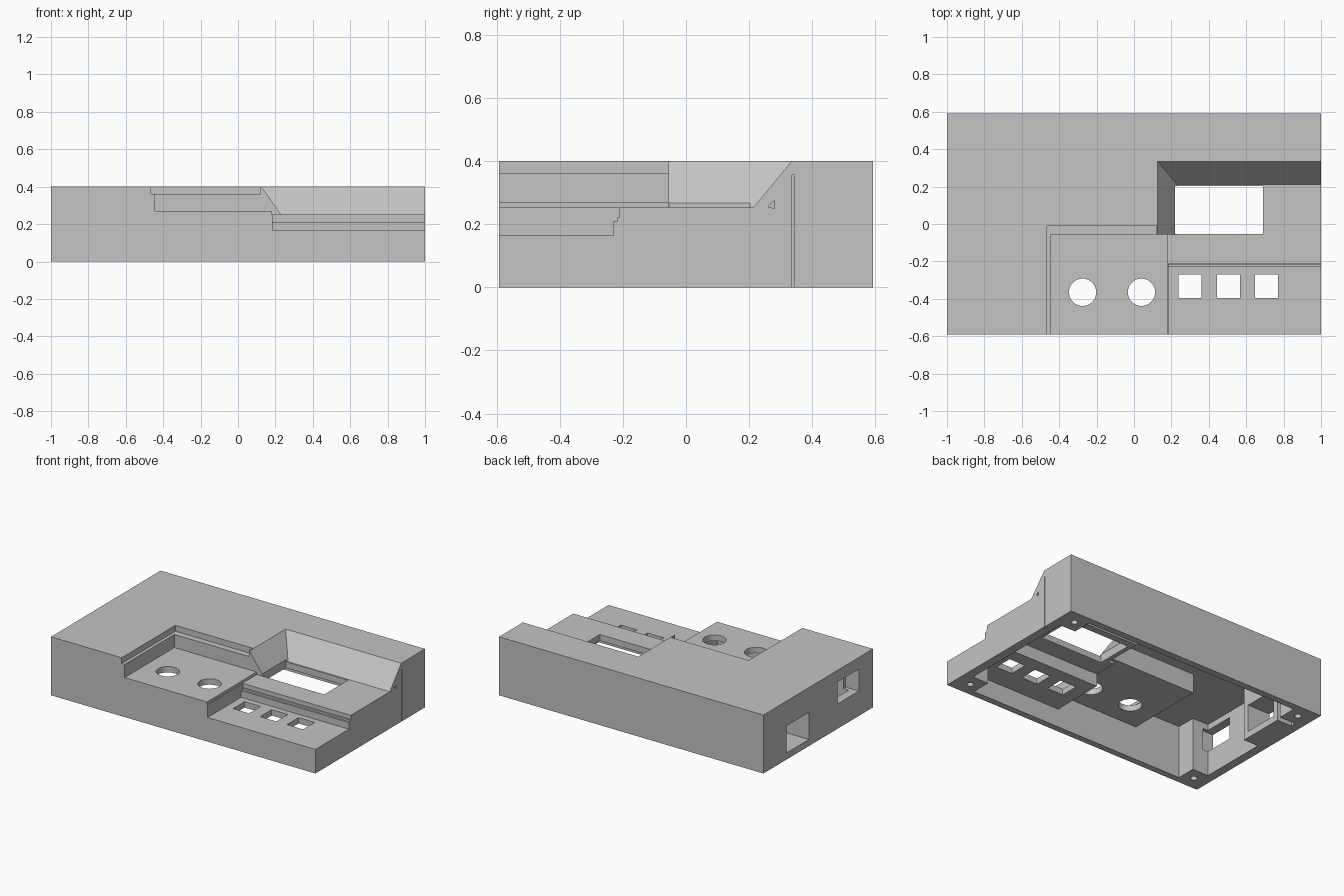
import bpy, bmesh, math

old = bpy.data.objects.get("Cube")
if old:
    bpy.data.objects.remove(old, do_unlink=True)

grey = bpy.data.materials.new("plain_grey")
grey.use_nodes = True
colour = (0.55, 0.55, 0.55, 1)
grey.diffuse_color = colour
grey.node_tree.nodes["Principled BSDF"].inputs["Base Color"].default_value = colour


def make(name, bm):
    bmesh.ops.recalc_face_normals(bm, faces=bm.faces)
    mesh = bpy.data.meshes.new(name)
    bm.to_mesh(mesh)
    bm.free()
    mesh.materials.append(grey)
    ob = bpy.data.objects.new(name, mesh)
    bpy.context.collection.objects.link(ob)
    return ob


def frustum(name, low, high, z0, z1):
    """Block between two rectangles (x0, x1, y0, y1) at two heights."""
    bm = bmesh.new()
    rings = []
    for (x0, x1, y0, y1), z in ((low, z0), (high, z1)):
        rings.append([bm.verts.new((x, y, z)) for x, y in
                      ((x0, y0), (x1, y0), (x1, y1), (x0, y1))])
    a, b = rings
    bm.faces.new(a)
    bm.faces.new(b)
    for i in range(4):
        j = (i + 1) % 4
        bm.faces.new((a[i], a[j], b[j], b[i]))
    return make(name, bm)


def box(name, x0, x1, y0, y1, z0, z1):
    rect = (x0, x1, y0, y1)
    return frustum(name, rect, rect, z0, z1)


def prism(name, profile, x0, x1):
    """Extrude a (y, z) profile along x."""
    bm = bmesh.new()
    face = bm.faces.new([bm.verts.new((x0, y, z)) for y, z in profile])
    out = bmesh.ops.extrude_face_region(bm, geom=[face])
    moved = [v for v in out["geom"] if isinstance(v, bmesh.types.BMVert)]
    bmesh.ops.translate(bm, verts=moved, vec=(x1 - x0, 0, 0))
    return make(name, bm)


def cylinder(name, x, y, r, z0, z1, sides=40):
    bm = bmesh.new()
    bmesh.ops.create_cone(bm, cap_ends=True, segments=sides, radius1=r, radius2=r, depth=z1 - z0)
    bmesh.ops.translate(bm, verts=bm.verts, vec=(x, y, (z0 + z1) / 2))
    return make(name, bm)


def cut(target, cutters):
    """Subtract every cutter, bake the result and remove the cutters."""
    for c in cutters:
        mod = target.modifiers.new("cut", 'BOOLEAN')
        mod.operation = 'DIFFERENCE'
        mod.solver = 'EXACT'
        mod.object = c
    bpy.context.view_layer.update()
    graph = bpy.context.evaluated_depsgraph_get()
    mesh = bpy.data.meshes.new_from_object(target.evaluated_get(graph))
    target.modifiers.clear()
    target.data = mesh
    for c in cutters:
        bpy.data.objects.remove(c, do_unlink=True)


# Hollow inside, following the stepped top at about one wall thickness
cavity = box("cavity", -0.94, 0.94, -0.548, 0.545, -0.1, 0.36)
solids = [
    box("tray_shell", -0.475, 0.3, -0.8, 0.0, 0.23, 0.6),
    frustum("display_shell", (0.19, 1.3, -0.82, 0.25), (0.03, 1.3, -0.82, 0.441), 0.21, 0.44),
    box("display_front_shell", 0.145, 1.2, -0.81, -0.02, 0.212, 0.5),
    box("button_shell", 0.147, 1.25, -0.83, -0.18, 0.125, 0.55),
    box("socket_block", -1.2, -0.83, 0.06, 0.38, -0.2, 0.7),
]
for sx in (-1, 1):
    for sy in (-1, 1):
        x = sorted((sx * 0.82, sx * 1.3))
        y = sorted((sy * 0.415, sy * 0.9))
        solids.append(box("corner_post", *x, *y, -0.3, 0.8))
cut(cavity, solids)

# Recesses in the top
case = box("instrument_case", -1, 1, -0.592, 0.592, 0, 0.4)
cutters = [
    cavity,
    box("tray_rebate", -0.465, 0.12, -0.7, -0.012, 0.36, 0.5),
    box("tray_recess", -0.443, 0.25, -0.71, -0.055, 0.27, 0.52),
    frustum("display_recess", (0.23, 1.2, -0.72, 0.212), (0.118, 1.2, -0.72, 0.345), 0.252, 0.412),
    box("display_front_recess", 0.18, 1.22, -0.73, -0.055, 0.252, 0.54),
    prism("button_recess", [(-0.75, 0.165), (-0.23, 0.165), (-0.23, 0.21), (-0.217, 0.21),
                            (-0.217, 0.223), (-0.21, 0.223), (-0.21, 0.3), (-0.75, 0.3)],
          0.185, 1.25),
    box("display_window", 0.22, 0.69, -0.054, 0.203, 0.1, 0.3),
]

# Openings for dials and buttons
for x in (-0.275, 0.04):
    cutters.append(cylinder("dial_hole", x, -0.365, 0.073, 0.1, 0.35))
for x in (0.3, 0.505, 0.708):
    cutters.append(box("button_hole", x - 0.061, x + 0.061, -0.395, -0.27, 0.05, 0.22))

# Side sockets, seam slot, small triangular hole and screw holes
cutters += [
    box("low_socket", -1.1, -0.8, 0.1, 0.34, 0.045, 0.23),
    box("high_socket", -1.1, -0.9, -0.44, -0.21, 0.17, 0.32),
    box("seam_slot", 0.97, 1.1, 0.336, 0.343, -0.1, 0.355),
    prism("side_hole", [(0.26, 0.255), (0.28, 0.25), (0.28, 0.275)], 0.93, 1.1),
]
for x in (-0.895, 0.895):
    for y in (-0.497, 0.497):
        cutters.append(cylinder("screw_hole", x, y, 0.021, -0.05, 0.1, 20))
cut(case, cutters)

# Flat faces with smooth round holes
bpy.ops.object.select_all(action='DESELECT')
case.select_set(True)
bpy.context.view_layer.objects.active = case
bpy.ops.object.shade_smooth_by_angle(angle=math.radians(20))
